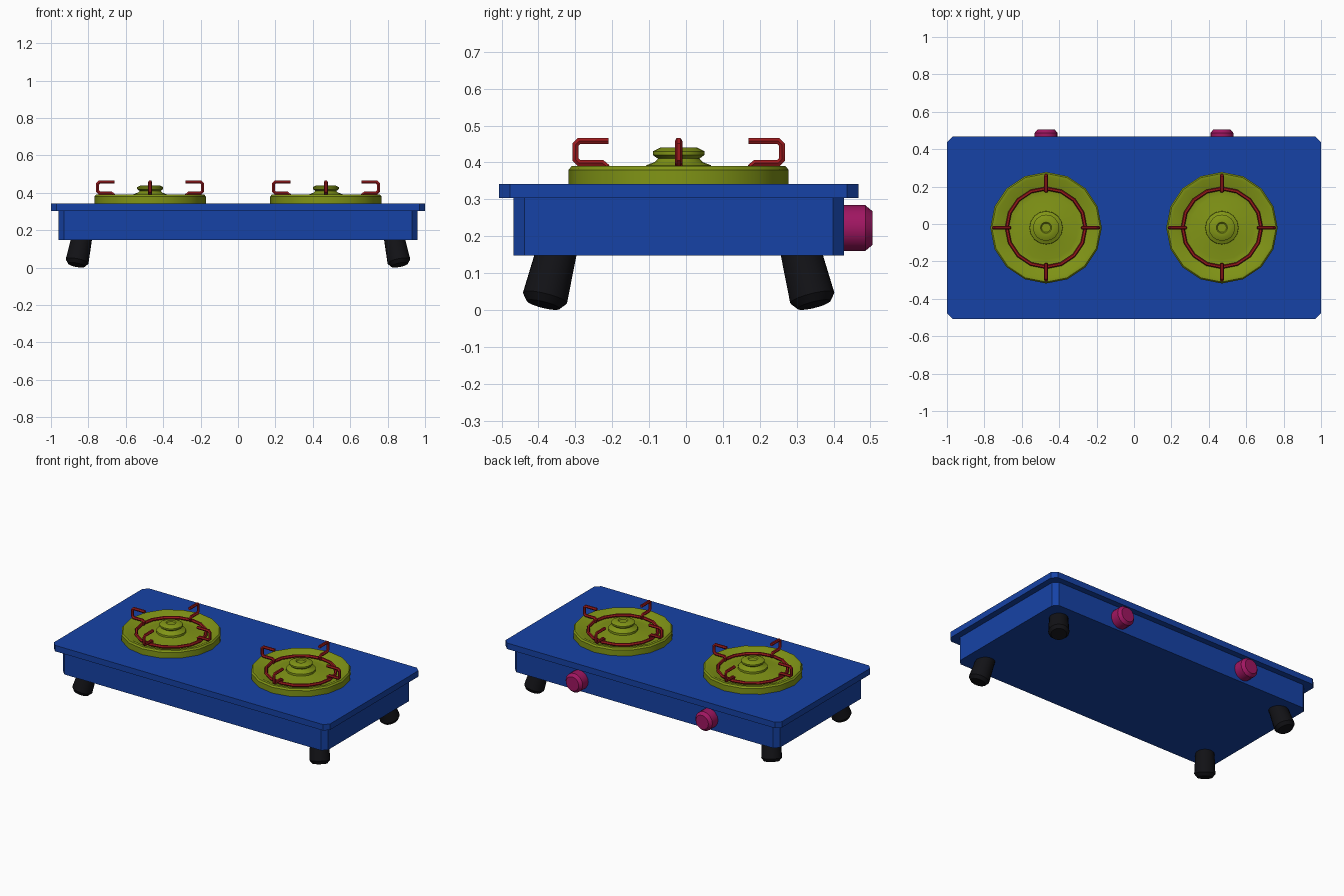
import bpy, bmesh, math
from mathutils import Vector

if "Cube" in bpy.data.objects:
    bpy.data.objects.remove(bpy.data.objects["Cube"])

CY = -0.02  # depth centre of the body (knobs stick out at the back)


def material(name, rgb):
    m = bpy.data.materials.new(name)
    m.diffuse_color = (*rgb, 1)
    m.use_nodes = True
    m.node_tree.nodes["Principled BSDF"].inputs["Base Color"].default_value = m.diffuse_color
    return m


BLUE = material("blue_enamel", (0.008, 0.055, 0.38))
GREEN = material("green_burner", (0.22, 0.30, 0.008))
RED = material("red_grate", (0.33, 0.01, 0.012))
PINK = material("magenta_knob", (0.35, 0.008, 0.12))
BLACK = material("black_rubber", (0.006, 0.006, 0.008))


def smooth(ob):
    bpy.ops.object.select_all(action='DESELECT')
    ob.select_set(True)
    bpy.context.view_layer.objects.active = ob
    bpy.ops.object.shade_smooth_by_angle(angle=math.radians(30))


def finish(name, bm, mat):
    bmesh.ops.recalc_face_normals(bm, faces=bm.faces)
    me = bpy.data.meshes.new(name)
    bm.to_mesh(me)
    bm.free()
    me.materials.append(mat)
    ob = bpy.data.objects.new(name, me)
    bpy.context.collection.objects.link(ob)
    return ob


def slab(name, hx, hy, z0, z1, c, mat):
    """Box with chamfered vertical corners."""
    pts = [(hx - c, -hy), (hx, c - hy), (hx, hy - c), (hx - c, hy),
           (c - hx, hy), (-hx, hy - c), (-hx, c - hy), (c - hx, -hy)]
    bm = bmesh.new()
    face = bm.faces.new([bm.verts.new((x, y + CY, z0)) for x, y in pts])
    new = bmesh.ops.extrude_face_region(bm, geom=[face])["geom"]
    bmesh.ops.translate(bm, vec=(0, 0, z1 - z0),
                        verts=[v for v in new if isinstance(v, bmesh.types.BMVert)])
    if not any(f.normal.z < -0.5 for f in bm.faces):
        bm.normal_update()
    return finish(name, bm, mat)


def lathe(name, profile, sides, mat, loc, axis=(0, 0, 1)):
    """Spin an (r, h) profile around the given axis."""
    bm = bmesh.new()
    vs = [bm.verts.new((r, 0, h)) for r, h in profile]
    es = [bm.edges.new(p) for p in zip(vs, vs[1:])]
    bmesh.ops.spin(bm, geom=vs + es, cent=(0, 0, 0), axis=(0, 0, 1),
                   angle=2 * math.pi, steps=sides)
    bmesh.ops.remove_doubles(bm, verts=bm.verts, dist=1e-4)
    ob = finish(name, bm, mat)
    ob.location = loc
    ob.rotation_mode = 'QUATERNION'
    ob.rotation_quaternion = Vector(axis).to_track_quat('Z', 'Y')
    smooth(ob)
    return ob


def tubes(name, paths, radius, mat, loc):
    """One mesh made of round bars; paths are (points, closed)."""
    cu = bpy.data.curves.new(name, 'CURVE')
    cu.dimensions = '3D'
    cu.bevel_depth = radius
    cu.bevel_resolution = 1
    cu.use_fill_caps = True
    for pts, closed in paths:
        sp = cu.splines.new('POLY')
        sp.points.add(len(pts) - 1)
        for p, co in zip(sp.points, pts):
            p.co = (*co, 1)
        sp.use_cyclic_u = closed
    cu.materials.append(mat)
    ob = bpy.data.objects.new(name, cu)
    bpy.context.collection.objects.link(ob)
    ob.location = loc
    bpy.ops.object.select_all(action='DESELECT')
    ob.select_set(True)
    bpy.context.view_layer.objects.active = ob
    bpy.ops.object.convert(target='MESH')
    smooth(bpy.context.view_layer.objects.active)


# Casing and overhanging top plate
slab("casing", 0.96, 0.448, 0.147, 0.304, 0.03, BLUE)
slab("top_plate", 1.0, 0.487, 0.303, 0.342, 0.03, BLUE)

# Profiles
DISH = [(0, 0.34), (0.298, 0.34), (0.298, 0.38), (0.29, 0.39), (0.272, 0.39),
        (0.225, 0.364), (0.17, 0.362), (0.09, 0.38), (0, 0.38)]
CAP = [(0, 0.37), (0.09, 0.37), (0.088, 0.392), (0.065, 0.401), (0.056, 0.41),
       (0.07, 0.42), (0.07, 0.43), (0.05, 0.44), (0.03, 0.44), (0.024, 0.434),
       (0, 0.434)]
PRONG = [(0.202, 0.372), (0.196, 0.39), (0.207, 0.398), (0.27, 0.398),
         (0.28, 0.408), (0.28, 0.448), (0.27, 0.458), (0.19, 0.458)]
KNOB = [(0, 0), (0.062, 0), (0.062, 0.066), (0.046, 0.085), (0, 0.085)]
FOOT = [(0, 0), (0.046, 0), (0.062, 0.02), (0.054, 0.18), (0, 0.18)]

for side, sx in (("left", -1), ("right", 1)):
    # Burner dish, burner cap and pan support
    centre = (0.47 * sx, CY, 0)
    lathe(side + "_burner_dish", DISH, 16, GREEN, centre)
    lathe(side + "_burner_cap", CAP, 16, GREEN, centre)
    ring = [(0.21 * math.cos(a), 0.21 * math.sin(a), 0.375)
            for a in (i * math.pi / 8 for i in range(16))]
    paths = [(ring, True)]
    for k in range(4):
        c, s = round(math.cos(k * math.pi / 2)), round(math.sin(k * math.pi / 2))
        paths.append(([(r * c, r * s, z) for r, z in PRONG], False))
    tubes(side + "_pan_support", paths, 0.01, RED, centre)

    # Control knob on the back
    lathe(side + "_knob", KNOB, 16, PINK, (0.47 * sx, 0.42, 0.222), (0, 1, 0))

    # Splayed feet
    for end, sy in (("front", -1), ("back", 1)):
        lathe(f"{end}_{side}_foot", FOOT, 16, BLACK,
              (0.864 * sx, CY + 0.367 * sy, 0.014), (-0.2 * sx, -0.25 * sy, 1))
